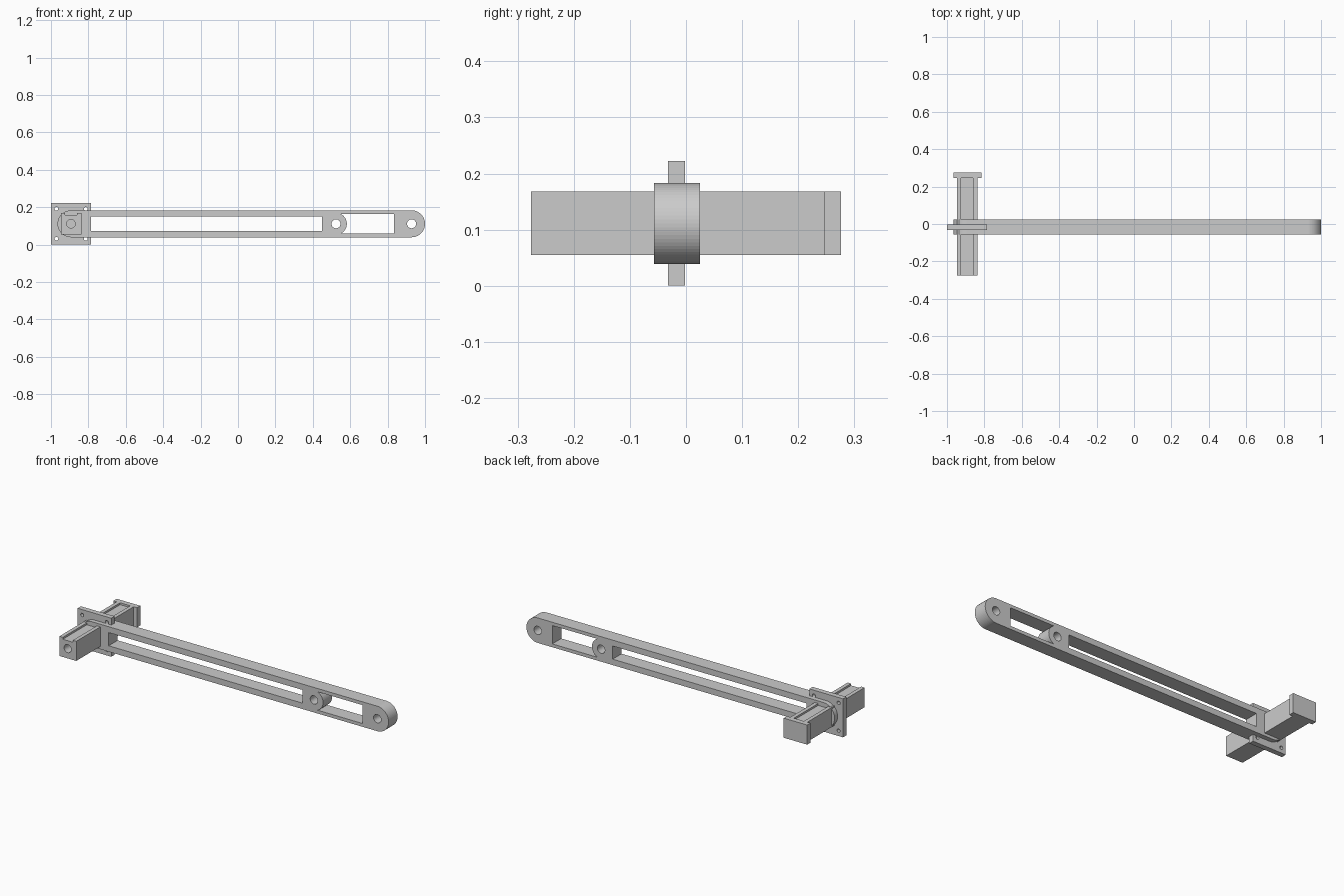
import bpy, bmesh
from math import pi, cos, sin, asin

if "Cube" in bpy.data.objects:
    bpy.data.objects.remove(bpy.data.objects["Cube"])

ZC = 0.111   # height of the common centre line
XP = -0.893  # pivot at the mount end


def arc(cx, cz, r, a0, a1, n):
    return [(cx + r * cos(a0 + (a1 - a0) * i / n),
             cz + r * sin(a0 + (a1 - a0) * i / n)) for i in range(n + 1)]


def circle(cx, cz, r, n=32):
    return arc(cx, cz, r, 0, 2 * pi, n)[:-1]


def rect(x0, x1, z0, z1):
    return [(x0, z0), (x1, z0), (x1, z1), (x0, z1)]


def plate(name, y0, y1, *loops):
    """Extrude an x-z outline (first loop) with holes (other loops) from y0 to y1."""
    cu = bpy.data.curves.new(name, 'CURVE')
    cu.dimensions = '2D'
    cu.fill_mode = 'BOTH'
    cu.extrude = (y1 - y0) / 2
    for pts in loops:
        sp = cu.splines.new('POLY')
        sp.points.add(len(pts) - 1)
        for p, (x, z) in zip(sp.points, pts):
            p.co = (x, z, 0, 1)
        sp.use_cyclic_u = True
        sp.use_smooth = False
    tmp = bpy.data.objects.new(name + "_outline", cu)
    bpy.context.collection.objects.link(tmp)
    bpy.context.view_layer.update()
    dg = bpy.context.evaluated_depsgraph_get()
    me = bpy.data.meshes.new_from_object(tmp.evaluated_get(dg))
    bpy.data.objects.remove(tmp)
    bm = bmesh.new()
    bm.from_mesh(me)
    bmesh.ops.remove_doubles(bm, verts=bm.verts, dist=1e-5)
    for v in bm.verts:
        x, z, d = v.co
        v.co = (x, (y0 + y1) / 2 - d, z)
    bmesh.ops.recalc_face_normals(bm, faces=bm.faces)
    bm.to_mesh(me)
    bm.free()
    me.name = name
    ob = bpy.data.objects.new(name, me)
    bpy.context.collection.objects.link(ob)
    return ob


# Square mounting plate with four corner screw holes
plate("mounting_plate", -0.032, -0.002, rect(-1.0, -0.785, 0, 0.222),
      *[circle(x, z, 0.010, 16) for x in (-0.971, -0.814) for z in (0.031, 0.191)])

# Long outer arm: rounded ends, long slot and end hole
R = 0.072
plate("outer_arm", -0.057, 0.025,
      arc(1 - R, ZC, R, -pi / 2, pi / 2, 32) + arc(XP, ZC, R, pi / 2, 3 * pi / 2, 32),
      rect(-0.802, 0.835, ZC - 0.053, ZC + 0.053),
      circle(1 - R, ZC, 0.024))

# Inner arm filling the slot, with a shallow rounded end
H, r, xi = 0.053, 0.058, 0.524
a = asin(H / r)
plate("inner_arm", -0.057, 0.025,
      [(-0.802, ZC + H), (-0.802, ZC - H)] + arc(xi, ZC, r, -a, a, 24),
      rect(-0.785, 0.45, ZC - 0.038, ZC + 0.038),
      circle(xi, ZC, 0.024))

# Cross bar with a groove along its top and a bored hole
plate("cross_bar", -0.276, 0.246,
      [(-0.946, 0.055), (-0.838, 0.055), (-0.838, 0.168), (-0.860, 0.168),
       (-0.860, 0.157), (-0.924, 0.157), (-0.924, 0.168), (-0.946, 0.168)],
      circle(XP, ZC, 0.023))

# Wider block closing the back of the cross bar
plate("bar_end_cap", 0.246, 0.276, rect(-0.966, -0.816, 0.055, 0.168))
